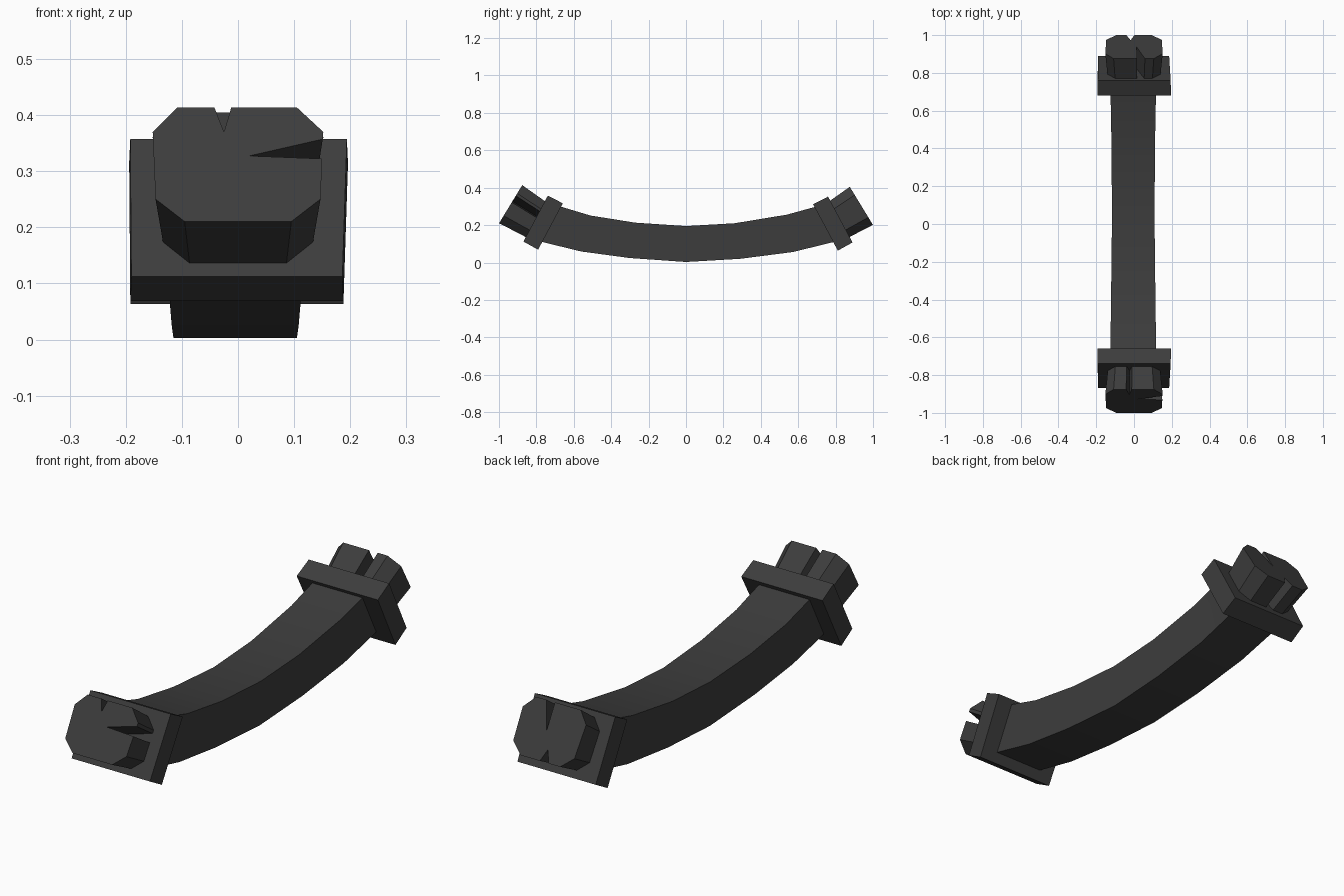
import bpy, bmesh
from mathutils import Vector

cube = bpy.data.objects.get("Cube")
if cube:
    bpy.data.objects.remove(cube, do_unlink=True)

dark = bpy.data.materials.new("dark_iron")
dark.use_nodes = True
COLOR = (0.046, 0.046, 0.046, 1)
dark.diffuse_color = COLOR
dark.node_tree.nodes["Principled BSDF"].inputs["Base Color"].default_value = COLOR


def loft(name, rings):
    """Skin a list of matching closed rings and close both ends."""
    bm = bmesh.new()
    loops = [[bm.verts.new(p) for p in ring] for ring in rings]
    n = len(loops[0])
    for a, b in zip(loops, loops[1:]):
        for i in range(n):
            j = (i + 1) % n
            bm.faces.new((a[i], a[j], b[j], b[i]))
    bm.faces.new(loops[0])
    bm.faces.new(loops[-1])
    bmesh.ops.recalc_face_normals(bm, faces=bm.faces)
    mesh = bpy.data.meshes.new(name)
    bm.to_mesh(mesh)
    bm.free()
    mesh.materials.append(dark)
    obj = bpy.data.objects.new(name, mesh)
    bpy.context.collection.objects.link(obj)
    return obj


def tilted_ring(outline, side, centre, up, scale=1, depth=0):
    """Place an outline on a plane leaning outward at the front (-1) or back (+1)."""
    rise = Vector((0, -side * up[0], up[1])).normalized()
    inward = Vector((0, -side * up[1], -up[0])).normalized()
    origin = Vector((0, side * centre[0], centre[1])) + inward * depth
    return [origin + Vector((x * scale, 0, 0)) + rise * v * scale for x, v in outline]


# Curved bar: (y, z) of the top and bottom edge, half width
sections = [
    ((-0.69, 0.305), (-0.79, 0.115), 0.122),
    ((-0.51, 0.251), (-0.56, 0.059), 0.119),
    ((-0.27, 0.213), (-0.30, 0.024), 0.116),
    ((0.0, 0.195), (0.0, 0.003), 0.113),
    ((0.26, 0.210), (0.29, 0.020), 0.114),
    ((0.54, 0.256), (0.57, 0.056), 0.117),
    ((0.71, 0.303), (0.82, 0.117), 0.121),
]
rings = []
for top, bottom, w in sections:
    rings.append([(-w - 0.004, *top), (w - 0.004, *top),
                  (w - 0.008, *bottom), (-w - 0.002, *bottom)])
bar = loft("curved_bar", rings)
bpy.ops.object.select_all(action='DESELECT')
bar.select_set(True)
bpy.context.view_layer.objects.active = bar
bpy.ops.object.shade_smooth_by_angle(angle=0.5)

# Collar plates
plate = [(-0.192, 0.139), (0.194, 0.139), (0.186, -0.139), (-0.19, -0.139)]
for name, side, centre in (("front_collar", -1, (0.804, 0.235)),
                           ("back_collar", 1, (0.825, 0.230))):
    loft(name, [tilted_ring(plate, side, centre, (0.47, 0.88), s, d)
                for s, d in ((1, 0), (1.01, 0.09))])

# Chipped octagonal caps: wedge notches are part of each outline
top_edge = [(-0.108, 0.119), (0.105, 0.119)]
right_edge = [(0.152, 0.068), (0.147, -0.072)]
bottom_edge = [(0.095, -0.119), (-0.095, -0.119)]
left_edge = [(-0.147, -0.072), (-0.152, 0.068)]


def notched(edge, wedge):
    return [edge[0], *wedge, edge[1]]


front_outline = (
    notched(top_edge, [(-0.042, 0.119), (-0.025, 0.068), (-0.012, 0.119)])
    + notched(right_edge, [(0.151, 0.053), (0.02, 0.018), (0.150, 0.012)])
    + bottom_edge + left_edge)
back_outline = (
    notched(top_edge, [(0.016, 0.119), (0.014, 0.0), (0.058, 0.119)])
    + right_edge
    + notched(bottom_edge, [(0.002, -0.119), (-0.018, -0.068), (-0.040, -0.119)])
    + left_edge)
for name, outline, side, centre in (
        ("front_cap", front_outline, -1, (0.9375, 0.312)),
        ("back_cap", back_outline, 1, (0.9375, 0.303))):
    loft(name, [tilted_ring(outline, side, centre, (0.52, 0.854), s, d)
                for s, d in ((1, 0), (0.9, 0.175))])
